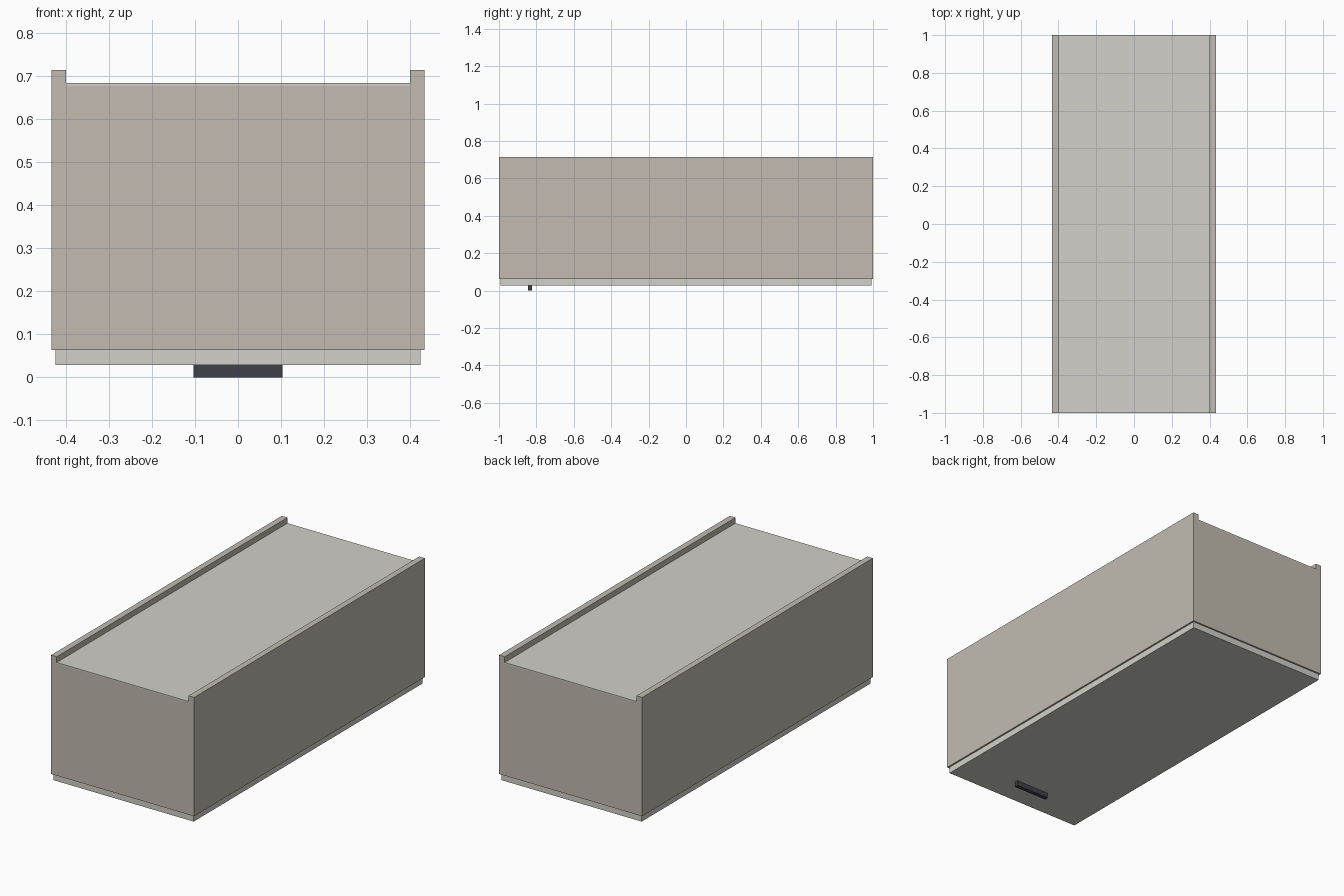
import bpy
import bmesh
from mathutils import Matrix

if "Cube" in bpy.data.objects:
    bpy.data.objects.remove(bpy.data.objects["Cube"])


def material(name, rgb):
    mat = bpy.data.materials.new(name)
    mat.diffuse_color = (*rgb, 1)
    mat.use_nodes = True
    mat.node_tree.nodes["Principled BSDF"].inputs["Base Color"].default_value = mat.diffuse_color
    return mat


BEIGE = material("beige_board", (0.54, 0.50, 0.44))
PALE = material("pale_panel", (0.64, 0.63, 0.58))
DARK = material("dark_metal", (0.05, 0.05, 0.07))


def box(name, x, y, z, mat, bevel=0):
    """Box from (min, max) ranges, with optional chamfer on its upright edges."""
    size = [b - a for a, b in (x, y, z)]
    mid = [(a + b) / 2 for a, b in (x, y, z)]
    bm = bmesh.new()
    bmesh.ops.create_cube(bm, size=1, matrix=Matrix.Diagonal((*size, 1)))
    if bevel:
        upright = [e for e in bm.edges
                   if abs(e.verts[0].co.z - e.verts[1].co.z) > size[2] / 2]
        bmesh.ops.bevel(bm, geom=upright, offset=bevel, segments=2,
                        profile=0.5, affect='EDGES')
    mesh = bpy.data.meshes.new(name)
    bm.to_mesh(mesh)
    bm.free()
    mesh.materials.append(mat)
    obj = bpy.data.objects.new(name, mesh)
    obj.location = mid
    bpy.context.collection.objects.link(obj)
    return obj


W, INNER, L = 0.434, 0.40, 1.0      # outer and inner half width, half length
Z_DOOR, Z_BODY, Z_BACK, Z_TOP = 0.028, 0.063, 0.678, 0.715
BOARD = W - INNER

# Long side panels, standing proud of the back panel
box("side_panel_left", (-W, -INNER), (-L, L), (Z_BODY, Z_TOP), BEIGE)
box("side_panel_right", (INNER, W), (-L, L), (Z_BODY, Z_TOP), BEIGE)

# End panels between the sides
box("end_panel_front", (-INNER, INNER), (-L, -L + BOARD), (Z_BODY, Z_BACK), BEIGE)
box("end_panel_rear", (-INNER, INNER), (L - BOARD, L), (Z_BODY, Z_BACK), BEIGE)

# Thin recessed back panel
box("back_panel", (-INNER, INNER), (-L, L), (Z_BACK, 0.684), PALE)

# Door on the underside, slightly smaller than the carcass
box("door", (-0.425, 0.425), (-0.991, 0.991), (Z_DOOR, Z_BODY), PALE)

# Handle bar near the front end of the door
box("handle", (-0.104, 0.104), (-0.845, -0.823), (0, Z_DOOR), DARK, bevel=0.003)
